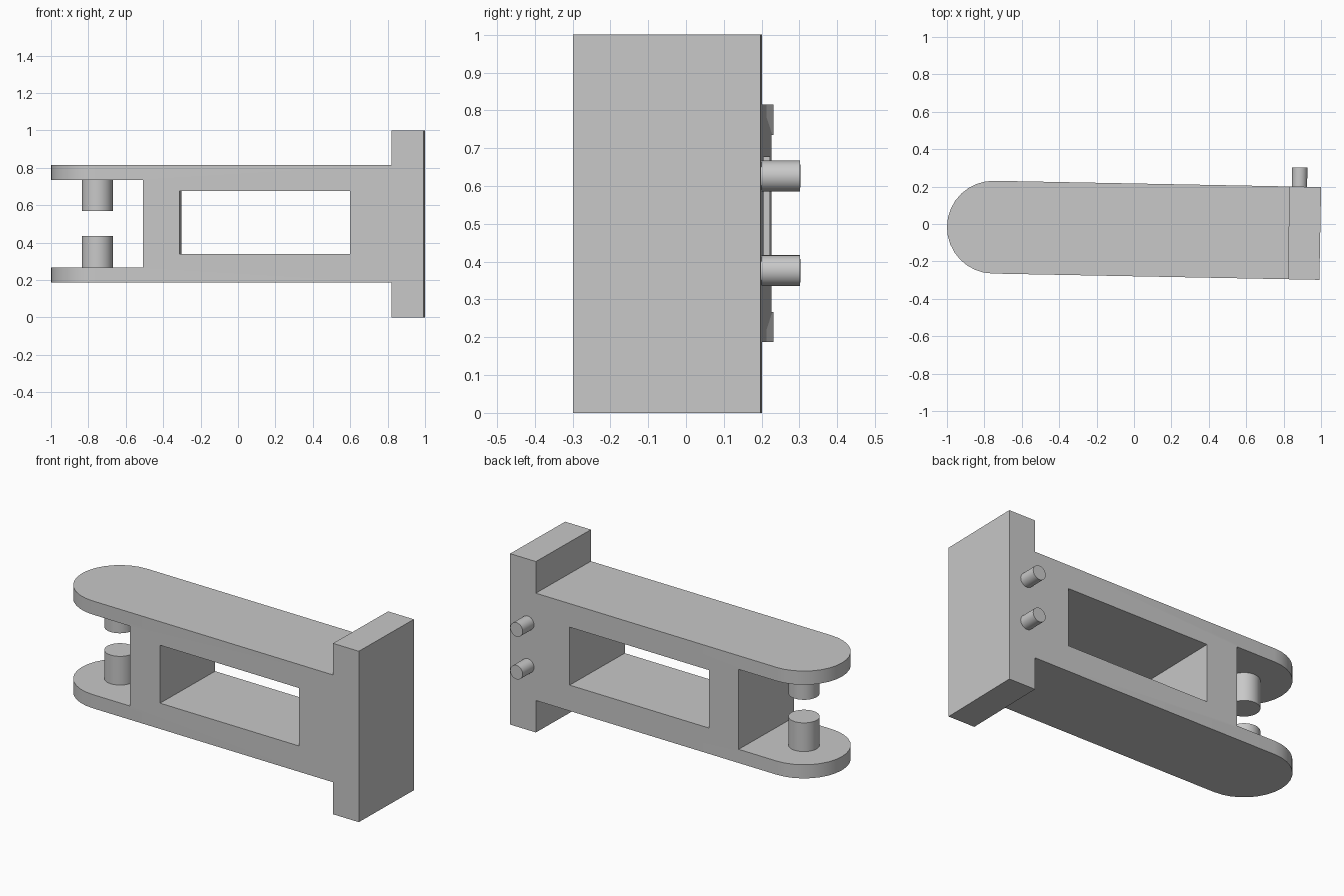
import bpy
import bmesh
import math
from mathutils import Matrix, Vector

cube = bpy.data.objects.get("Cube")
if cube:
    bpy.data.objects.remove(cube, do_unlink=True)

# Working frame: origin on the pin axis, x along the arm, slightly turned
FRAME = Matrix.Translation((-0.752, -0.017, 0)) @ Matrix.Rotation(math.radians(-1.1), 4, 'Z')
R = 0.248          # half width and radius of the round end
LENGTH = 1.748     # pin axis to the outer face of the end block
BLOCK = 1.579      # inner face of the end block
ARM_LOW, ARM_HIGH = 0.187, 0.815
PLATE = 0.08       # fork plate thickness

grey = bpy.data.materials.new("plain grey")
grey.use_nodes = True
colour = (0.58, 0.58, 0.58, 1)
grey.diffuse_color = colour
grey.node_tree.nodes["Principled BSDF"].inputs["Base Color"].default_value = colour


def add_object(name, bm):
    bmesh.ops.recalc_face_normals(bm, faces=bm.faces)
    bm.transform(FRAME)
    mesh = bpy.data.meshes.new(name)
    bm.to_mesh(mesh)
    bm.free()
    mesh.materials.append(grey)
    obj = bpy.data.objects.new(name, mesh)
    bpy.context.collection.objects.link(obj)
    return obj


def prism(name, outline, low, high):
    bm = bmesh.new()
    face = bm.faces.new([bm.verts.new((x, y, low)) for x, y in outline])
    top = bmesh.ops.extrude_face_region(bm, geom=[face])
    verts = [g for g in top["geom"] if isinstance(g, bmesh.types.BMVert)]
    bmesh.ops.translate(bm, verts=verts, vec=(0, 0, high - low))
    return add_object(name, bm)


def rod(name, start, end, radius):
    start, end = Vector(start), Vector(end)
    axis = end - start
    turn = axis.to_track_quat('Z', 'Y').to_matrix().to_4x4()
    bm = bmesh.new()
    bmesh.ops.create_cone(bm, cap_ends=True, segments=32, radius1=radius, radius2=radius,
                          depth=axis.length,
                          matrix=Matrix.Translation((start + end) / 2) @ turn)
    return add_object(name, bm)


def cut_box(body, x0, x1, low, high):
    outline = [(x0, -0.5), (x1, -0.5), (x1, 0.5), (x0, 0.5)]
    cutter = prism("cutter", outline, low, high)
    cutter.hide_render = True
    mod = body.modifiers.new("cut", 'BOOLEAN')
    mod.operation = 'DIFFERENCE'
    mod.solver = 'EXACT'
    mod.object = cutter
    bpy.context.view_layer.objects.active = body
    bpy.ops.object.modifier_apply(modifier=mod.name)
    bpy.data.objects.remove(cutter, do_unlink=True)


# Arm with end block: one round-ended prism, cut to shape
steps = 16
outline = [(-R * math.sin(math.pi * i / steps), R * math.cos(math.pi * i / steps))
           for i in range(steps + 1)]
outline += [(LENGTH, -R), (LENGTH, R)]
arm = prism("arm_and_end_block", outline, 0, 1)
cut_box(arm, -1, BLOCK, ARM_HIGH, 1.5)                       # above the arm
cut_box(arm, -1, BLOCK, -0.5, ARM_LOW)                       # below the arm
cut_box(arm, -1, R, ARM_LOW + PLATE, ARM_HIGH - PLATE)       # fork gap
cut_box(arm, 0.444, 1.357, 0.338, 0.677)                     # window
parts = [arm]

# Facing pins inside the fork
parts.append(rod("lower_pin", (0, 0, 0.25), (0, 0, 0.435), 0.083))
parts.append(rod("upper_pin", (0, 0, 0.75), (0, 0, 0.57), 0.083))

# Pegs on the back of the end block
for name, z in (("lower_peg", 0.376), ("upper_peg", 0.626)):
    parts.append(rod(name, (1.632, 0.22, z), (1.632, 0.35, z), 0.041))

bpy.ops.object.select_all(action='DESELECT')
for obj in parts:
    obj.select_set(True)
bpy.context.view_layer.objects.active = arm
bpy.ops.object.shade_smooth_by_angle(angle=math.radians(30))
